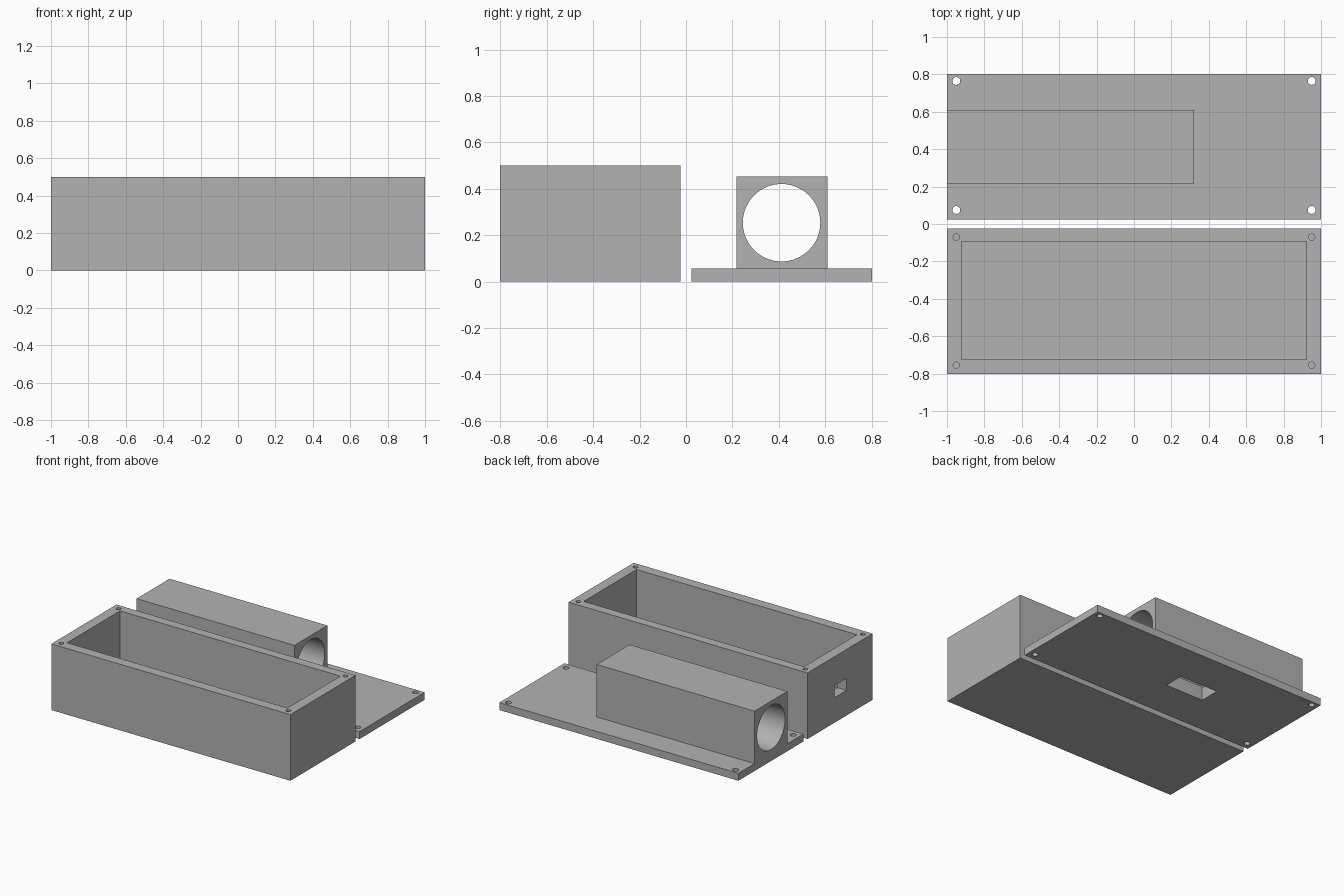
import bpy, math

if "Cube" in bpy.data.objects:
    bpy.data.objects.remove(bpy.data.objects["Cube"])

grey = bpy.data.materials.new("plain grey")
grey.diffuse_color = (0.45, 0.45, 0.45, 1)
grey.use_nodes = True
grey.node_tree.nodes["Principled BSDF"].inputs["Base Color"].default_value = grey.diffuse_color


def block(name, lo, hi):
    """Box between two opposite corners."""
    bpy.ops.mesh.primitive_cube_add(size=1, location=[(a + b) / 2 for a, b in zip(lo, hi)])
    ob = bpy.context.object
    ob.name = name
    ob.scale = [b - a for a, b in zip(lo, hi)]
    bpy.ops.object.transform_apply(location=True, rotation=True, scale=True)
    ob.data.materials.append(grey)
    return ob


def rod(name, centre, radius, length, sides, along_x=False):
    """Cylinder standing on z, or lying along x."""
    bpy.ops.mesh.primitive_cylinder_add(
        vertices=sides, radius=radius, depth=length, location=centre,
        rotation=(0, math.pi / 2 if along_x else 0, 0))
    ob = bpy.context.object
    ob.name = name
    bpy.ops.object.transform_apply(location=True, rotation=True, scale=True)
    ob.data.materials.append(grey)
    return ob


def combine(target, tool, operation="DIFFERENCE"):
    """Apply a boolean and discard the tool."""
    mod = target.modifiers.new("shape", "BOOLEAN")
    mod.operation, mod.solver, mod.object = operation, "EXACT", tool
    bpy.context.view_layer.objects.active = target
    bpy.ops.object.modifier_apply(modifier=mod.name)
    bpy.data.objects.remove(tool, do_unlink=True)


# Open enclosure with a cavity, blind screw holes and a cable slot in the left wall
box = block("enclosure_box", (-1, -0.802, 0), (1, -0.024, 0.5))
combine(box, block("cavity", (-0.922, -0.725, 0.056), (0.922, -0.094, 0.6)))
combine(box, block("cable_slot", (-1.1, -0.49, 0.19), (-0.85, -0.345, 0.28)))
for x in (-0.95, 0.95):
    for y in (-0.755, -0.07):
        combine(box, rod("screw_hole", (x, y, 0.45), 0.017, 0.4, 32))

# Lid plate with a bored tube housing on top
lid = block("lid_with_tube_housing", (-1, 0.024, 0), (1, 0.802, 0.056))
combine(lid, block("housing", (-1, 0.217, 0.0), (0.32, 0.61, 0.453)), "UNION")
combine(lid, rod("bore", (-0.34, 0.412, 0.254), 0.167, 1.6, 96, True))

# Rectangular opening from the underside into the bore, and through screw holes
combine(lid, block("floor_opening", (-0.33, 0.335, -0.1), (-0.01, 0.49, 0.2)))
for x in (-0.95, 0.95):
    for y in (0.075, 0.765):
        combine(lid, rod("screw_hole", (x, y, 0.03), 0.021, 0.2, 32))

# Smooth bores, sharp edges
for ob in (box, lid):
    bpy.ops.object.select_all(action="DESELECT")
    ob.select_set(True)
    bpy.context.view_layer.objects.active = ob
    bpy.ops.object.shade_smooth_by_angle(angle=math.radians(30))
